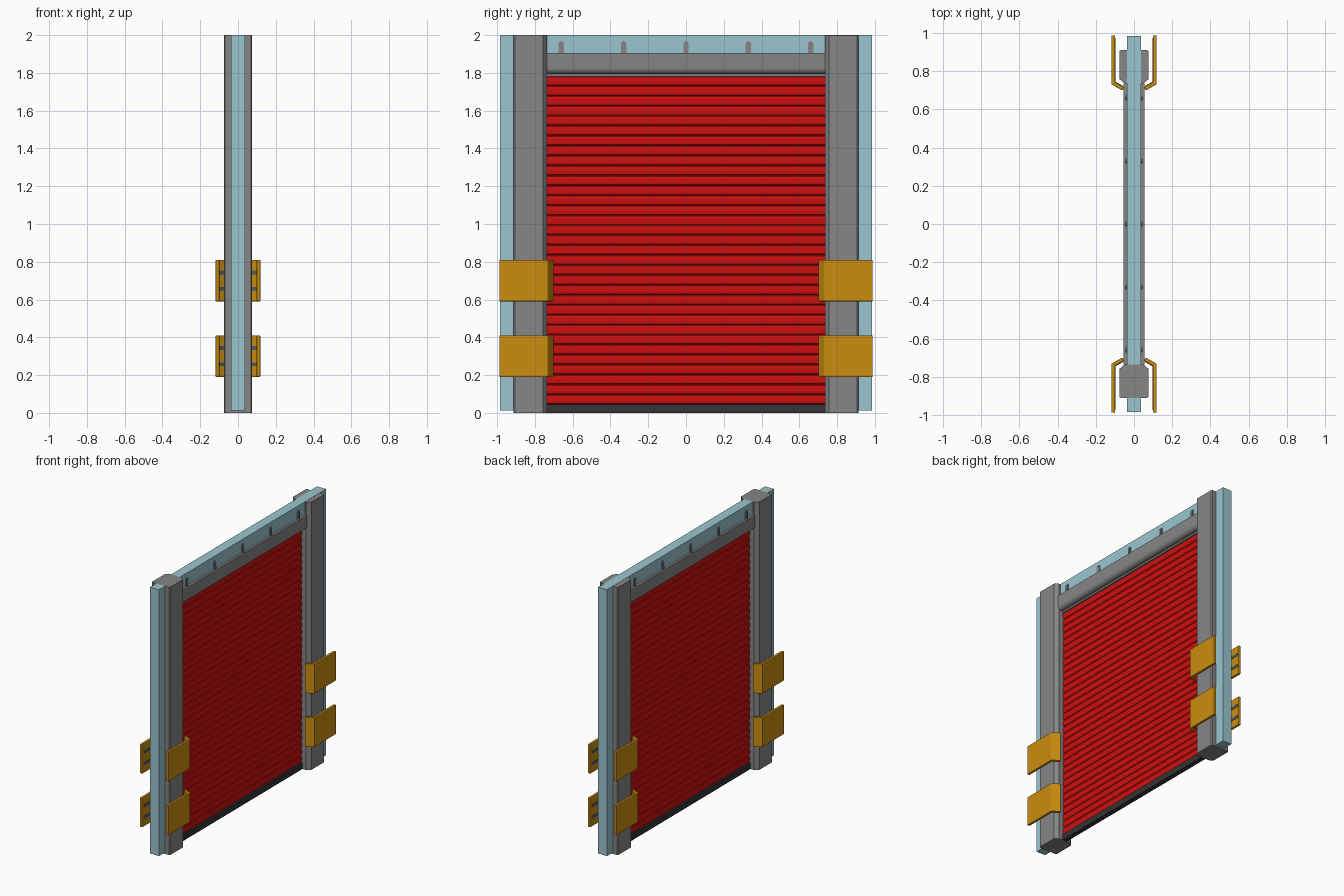
import bpy, bmesh, math

if "Cube" in bpy.data.objects:
    bpy.data.objects.remove(bpy.data.objects["Cube"])

def mat(name, r, g, b):
    m = bpy.data.materials.new(name)
    m.diffuse_color = (r, g, b, 1)
    m.use_nodes = True
    m.node_tree.nodes["Principled BSDF"].inputs["Base Color"].default_value = m.diffuse_color
    return m

BLUE = mat("pale_blue", 0.33, 0.56, 0.63)
GREY = mat("mid_grey", 0.24, 0.24, 0.24)
RED = mat("red", 0.62, 0.005, 0.005)
ORANGE = mat("orange", 0.60, 0.27, 0.005)
DARK = mat("dark_grey", 0.035, 0.035, 0.035)
SLATE = mat("slate", 0.07, 0.11, 0.15)

def prism(name, pts, axis, a, b, material, bevel=0, smooth=False):
    """Extrude a 2D profile along an axis from a to b."""
    place = {'x': lambda p, t: (t, p[0], p[1]),
             'y': lambda p, t: (p[0], t, p[1]),
             'z': lambda p, t: (p[0], p[1], t)}[axis]
    bm = bmesh.new()
    lo = [bm.verts.new(place(p, a)) for p in pts]
    hi = [bm.verts.new(place(p, b)) for p in pts]
    n = len(pts)
    bm.faces.new(lo)
    bm.faces.new(hi)
    for i in range(n):
        j = (i + 1) % n
        bm.faces.new((lo[i], lo[j], hi[j], hi[i]))
    bmesh.ops.recalc_face_normals(bm, faces=bm.faces)
    me = bpy.data.meshes.new(name)
    bm.to_mesh(me)
    bm.free()
    me.materials.append(material)
    ob = bpy.data.objects.new(name, me)
    bpy.context.collection.objects.link(ob)
    if bevel:
        mod = ob.modifiers.new("bevel", 'BEVEL')
        mod.width, mod.segments = bevel, 2
    if smooth:
        bpy.ops.object.select_all(action='DESELECT')
        ob.select_set(True)
        bpy.context.view_layer.objects.active = ob
        bpy.ops.object.shade_smooth_by_angle(angle=math.radians(35))
    return ob

def rect(x0, x1, y0, y1):
    return [(x0, y0), (x1, y0), (x1, y1), (x0, y1)]

def both(half):
    """Complete a right-hand half profile by mirroring it in x."""
    return half + [(-x, y) for x, y in reversed(half)]

# side posts: grey guide with chamfered inner edges, blue outer column
post = both([(0.048, 0.735), (0.075, 0.758), (0.075, 0.905), (0.068, 0.912)])
for s, side in ((1, "right"), (-1, "left")):
    prism(f"{side}_guide_post", [(x, y * s) for x, y in post], 'z', 0,
          1.9985 if s > 0 else 2.0, GREY)
    ys = (0.735, 0.985) if s > 0 else (-0.985, -0.9)
    prism(f"{side}_outer_column", rect(-0.037, 0.037, *ys), 'z', 0.012, 2.0, BLUE)

# blue beam across the top
prism("top_beam", rect(-0.037, 0.037, 1.89, 2.0), 'y', -0.74, 0.74, BLUE)

# roller housing with rounded lower edges and a small lip
arc = [(0.025 + 0.03 * math.cos(a), 1.825 - 0.03 * math.sin(a))
       for a in (math.pi / 2 * i / 6 for i in range(6, -1, -1))]
prism("roller_housing", both([(0.018, 1.782), (0.018, 1.795)] + arc + [(0.055, 1.905)]),
      'y', -0.736, 0.736, GREY, smooth=True)

# hanger tabs on both faces of the beam, with a raised strip
def tab(y, w, top):
    r = w / 2
    return [(y - r, 1.9), (y + r, 1.9)] + [
        (y + r * math.cos(math.pi * i / 8), top - r + r * math.sin(math.pi * i / 8))
        for i in range(9)]

for i in range(5):
    y = (i - 2) * 0.33
    prism(f"hanger_tab_{i}", tab(y, 0.028, 1.968), 'x', -0.042, 0.042, GREY)
    prism(f"hanger_strip_{i}", tab(y, 0.014, 1.960), 'x', -0.046, 0.046, GREY)

# shutter slats
pitch = 0.0527
slat = prism("shutter_slats", both([(0.005, 0.045), (0.010, 0.050), (0.012, 0.062),
                                    (0.012, 0.082), (0.010, 0.093), (0.005, 0.0977)]),
             'y', -0.737, 0.737, RED)
arr = slat.modifiers.new("stack", 'ARRAY')
arr.count = 33
arr.use_relative_offset = False
arr.use_constant_offset = True
arr.constant_offset_displace = (0, 0, pitch)

# bottom bar
prism("bottom_bar", rect(-0.018, 0.018, 0.0, 0.045), 'y', -0.737, 0.737, DARK)

# guard brackets: bent plates beside the posts, dark strips on their inner faces
plate = [(0.118, 0.988), (0.118, 0.732), (0.062, 0.700), (0.053, 0.717),
         (0.099, 0.743), (0.099, 0.988)]
strip = [(0.100, 0.975), (0.100, 0.742), (0.060, 0.719), (0.058, 0.723),
         (0.096, 0.745), (0.096, 0.975)]
for sx in (1, -1):
    for sy in (1, -1):
        for zc, level in ((0.30, "lower"), (0.70, "upper")):
            tag = f"{level}_{'back' if sy > 0 else 'front'}_{'right' if sx > 0 else 'left'}"
            flip = lambda pts: [(x * sx, y * sy) for x, y in pts]
            prism("guard_plate_" + tag, flip(plate), 'z', zc - 0.11, zc + 0.11,
                  ORANGE, bevel=0.004)
            for k in (-1, 1):
                z = zc + k * 0.043
                prism(f"guard_strip_{tag}_{'high' if k > 0 else 'low'}", flip(strip),
                      'z', z - 0.010, z + 0.010, SLATE)
